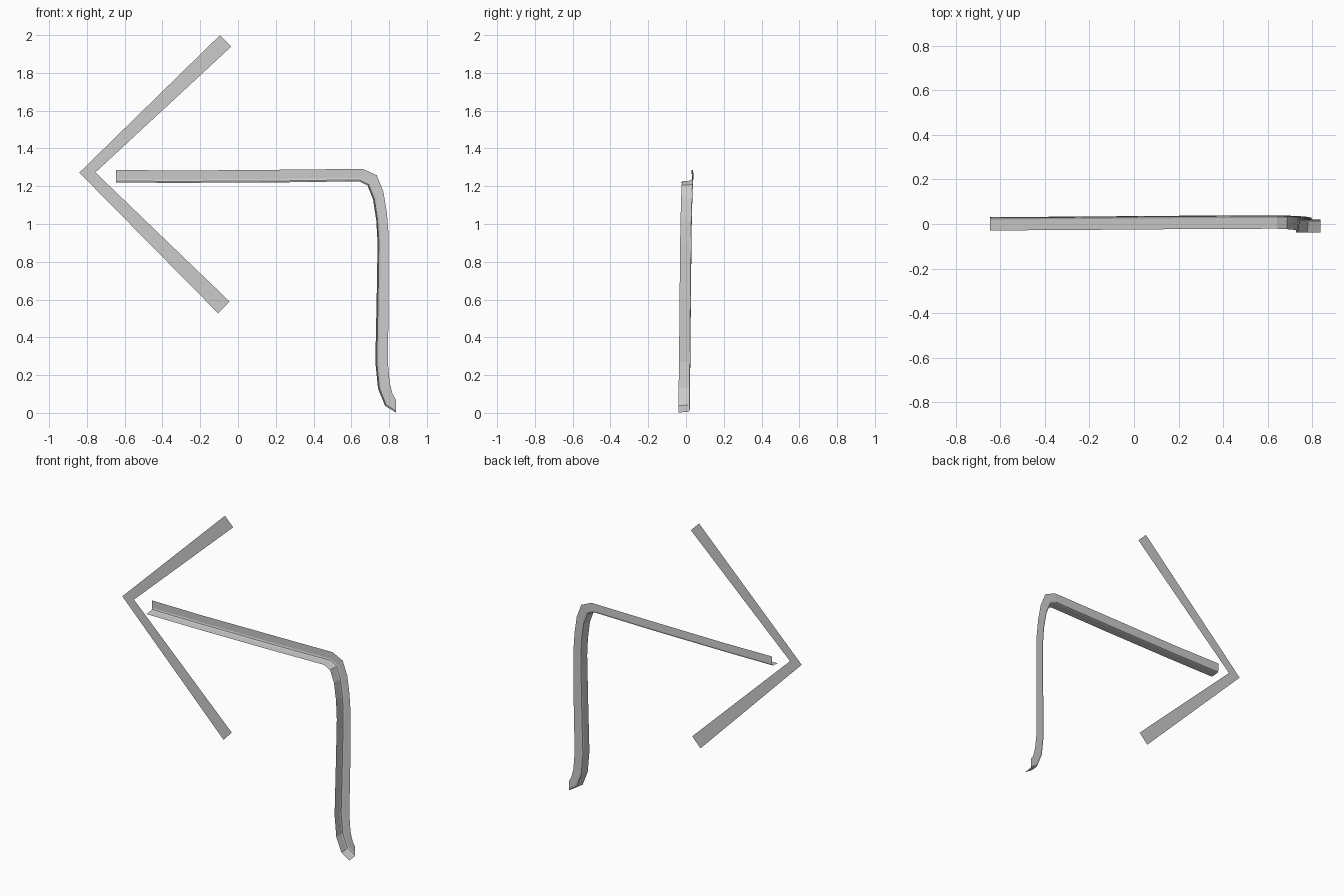
import bpy


def make_object(name, verts, faces):
    mesh = bpy.data.meshes.new(name)
    mesh.from_pydata(verts, [], faces)
    mesh.update()
    obj = bpy.data.objects.new(name, mesh)
    bpy.context.collection.objects.link(obj)
    return obj


# Flat chevron: outer and inner edge of each arm, paired along its length
outer = [(-0.095, 2.0), (-0.84, 1.272), (-0.105, 0.527)]
inner = [(-0.035, 1.94), (-0.755, 1.273), (-0.045, 0.59)]
verts = [(x, 0, z) for x, z in outer + inner]
make_object("chevron_arrow", verts, [(0, 1, 4, 3), (1, 2, 5, 4)])

# Bent angle rail stations: inner x, inner z, outer x, outer z, y shift
stations = [
    (-0.645, 1.219, -0.645, 1.286, 0.000),
    (-0.300, 1.218, -0.300, 1.283, 0.002),
    (0.200, 1.220, 0.200, 1.287, 0.006),
    (0.640, 1.226, 0.660, 1.292, 0.008),
    (0.685, 1.205, 0.735, 1.258, 0.006),
    (0.715, 1.130, 0.770, 1.170, 0.003),
    (0.732, 1.020, 0.788, 1.060, 0.000),
    (0.739, 0.900, 0.797, 0.950, -0.002),
    (0.734, 0.600, 0.798, 0.600, -0.005),
    (0.727, 0.270, 0.793, 0.270, -0.008),
    (0.741, 0.130, 0.803, 0.160, -0.010),
    (0.778, 0.038, 0.818, 0.100, -0.010),
    (0.836, 0.002, 0.836, 0.070, -0.010),
]
# Open L profile: (y, fraction from inner to outer edge), with rounded corner
profile = [(-0.029, 0.0), (0.020, 0.06), (0.028, 0.12), (0.031, 0.28), (0.030, 1.0)]

verts = []
for ix, iz, ox, oz, dy in stations:
    for y, t in profile:
        verts.append((ix + (ox - ix) * t, y + dy, iz + (oz - iz) * t))
n = len(profile)
faces = [(i * n + j, i * n + j + 1, (i + 1) * n + j + 1, (i + 1) * n + j)
         for i in range(len(stations) - 1) for j in range(n - 1)]
make_object("bent_angle_rail", verts, faces)
